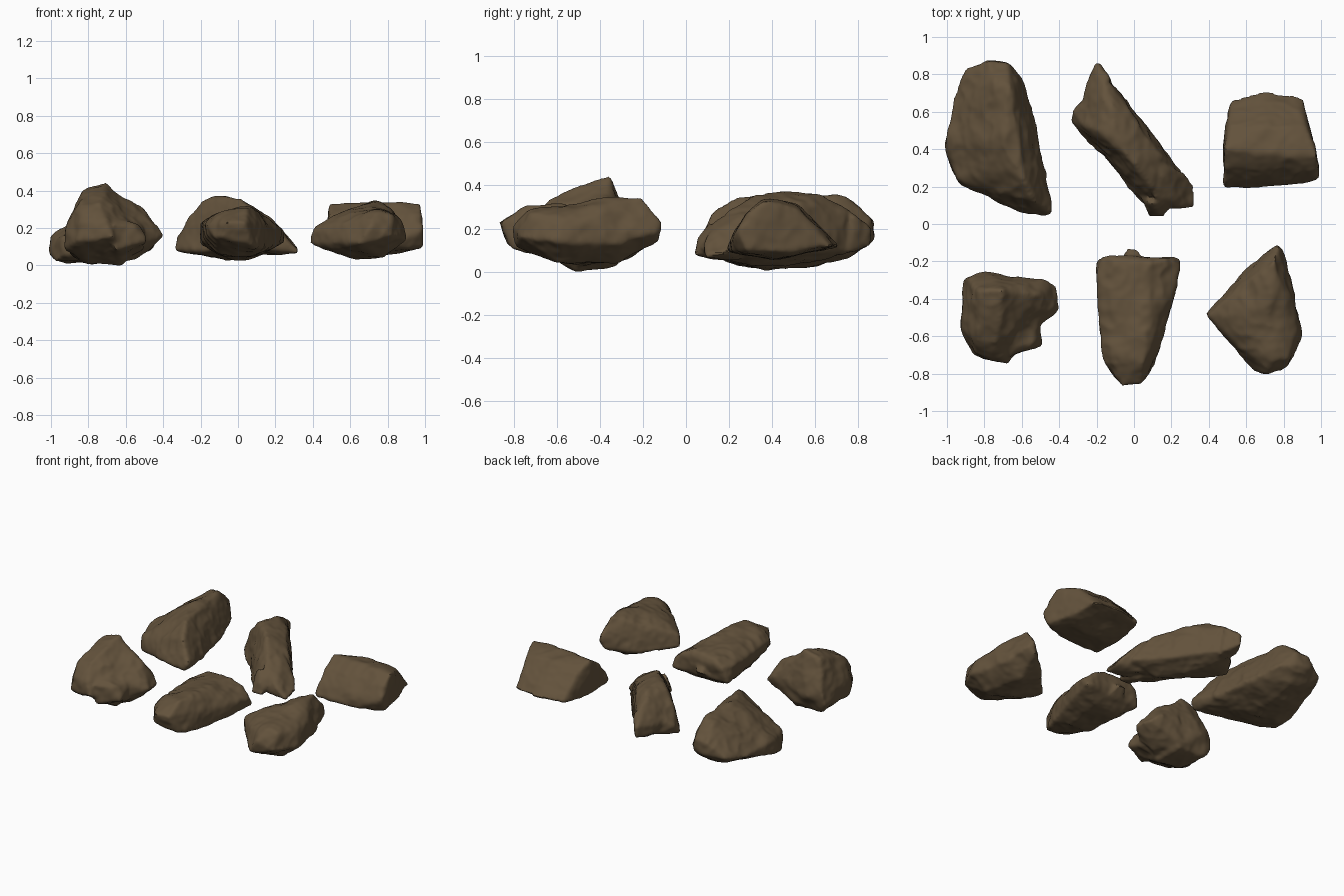
import bpy, bmesh
from mathutils import Vector, noise

stone = bpy.data.materials.new("brown stone")
stone.diffuse_color = (0.125, 0.085, 0.045, 1)


def rock(name, lobes, seed, rough=0.011):
    """Fuse convex lobes into one stone, then weather its surface."""
    bm = bmesh.new()
    for pts in lobes:
        part = bmesh.new()
        for p in pts:
            part.verts.new(p)
        hull = bmesh.ops.convex_hull(part, input=part.verts)
        loose = {g for g in hull["geom_interior"] + hull["geom_unused"]
                 if isinstance(g, bmesh.types.BMVert)}
        bmesh.ops.delete(part, geom=list(loose), context='VERTS')
        bmesh.ops.recalc_face_normals(part, faces=part.faces)
        tmp = bpy.data.meshes.new("lobe")
        part.to_mesh(tmp)
        part.free()
        bm.from_mesh(tmp)
        bpy.data.meshes.remove(tmp)
    me = bpy.data.meshes.new(name)
    bm.to_mesh(me)
    bm.free()
    ob = bpy.data.objects.new(name, me)
    bpy.context.collection.objects.link(ob)
    bpy.ops.object.select_all(action='DESELECT')
    bpy.context.view_layer.objects.active = ob
    ob.select_set(True)
    m = ob.modifiers.new("fuse", 'REMESH')
    m.mode = 'VOXEL'
    m.voxel_size = 0.012
    bpy.ops.object.modifier_apply(modifier="fuse")
    m = ob.modifiers.new("wear", 'SMOOTH')
    m.factor, m.iterations = 0.5, 7
    bpy.ops.object.modifier_apply(modifier="wear")
    # broad lumps, soft ledges and fine grain
    bm = bmesh.new()
    bm.from_mesh(ob.data)
    bm.normal_update()
    off = Vector((seed * 3.7, seed * 1.3, seed * 5.1))
    moves = []
    for v in bm.verts:
        p = v.co + off
        h = noise.noise(p * 7) * rough
        h += (0.3 - abs(noise.noise(p * 10 + off))) * rough
        h += noise.noise(p * 24) * rough * 0.3
        moves.append(v.normal * (h + 0.003))
    for v, d in zip(bm.verts, moves):
        v.co += d
    bm.to_mesh(ob.data)
    bm.free()
    ob.data.materials.clear()
    ob.data.materials.append(stone)
    bpy.ops.object.shade_smooth_by_angle(angle=0.7)


# Peaked front left stone with a side lobe
rock("front_left_rock", [
    [(-.92, -.30, .10), (-.92, -.55, .09), (-.92, -.56, .20), (-.86, -.70, .13),
     (-.84, -.69, .23), (-.67, -.75, .15), (-.70, -.73, .22), (-.62, -.67, .12),
     (-.52, -.50, .2), (-.55, -.30, .18), (-.90, -.28, .18), (-.80, -.26, .16),
     (-.83, -.36, .40), (-.70, -.35, .45), (-.84, -.62, .33), (-.74, -.64, .34),
     (-.64, -.55, .31), (-.80, -.50, .01), (-.62, -.50, .00), (-.66, -.32, .03),
     (-.87, -.32, .04)],
    [(-.41, -.33, .15), (-.40, -.46, .16), (-.50, -.53, .12), (-.48, -.30, .2),
     (-.62, -.28, .22), (-.55, -.45, .03), (-.52, -.38, .31), (-.66, -.36, .40),
     (-.70, -.30, .06), (-.66, -.56, .31), (-.56, -.56, .22), (-.66, -.56, .03)],
    [(-.50, -.65, .13), (-.51, -.50, .22), (-.66, -.70, .08), (-.64, -.5, .03),
     (-.55, -.66, .21), (-.66, -.71, .22), (-.66, -.55, .29),
     (-.51, -.52, .08)]], 1)

# Long blunt front middle stone
rock("front_middle_rock", [
    [(-.20, -.20, .12), (-.20, -.27, .22), (-.16, -.17, .23), (.25, -.18, .12),
     (.25, -.22, .18), (.17, -.19, .24), (-.10, -.19, .27), (.10, -.21, .28),
     (-.17, -.68, .16), (-.17, -.72, .22), (-.09, -.84, .15), (-.06, -.865, .23),
     (.04, -.86, .23), (.12, -.72, .09), (.13, -.66, .22), (-.12, -.70, .27),
     (.05, -.73, .31), (-.10, -.60, .07), (.06, -.55, .05), (.1, -.28, .05),
     (-.1, -.28, .06), (.07, -.82, .11), (-.13, -.79, .15), (.02, -.45, .295)],
    [(-.05, -.13, .17), (.02, -.13, .17), (-.08, -.22, .10), (.05, -.22, .24),
     (.06, -.2, .1)]], 2)

# Ridged wedge at front right, highest at its back corner
rock("front_right_rock", [
    [(.38, -.48, .12), (.40, -.49, .20), (.55, -.62, .08), (.65, -.79, .12),
     (.70, -.80, .21), (.83, -.77, .16), (.90, -.60, .14), (.88, -.52, .22),
     (.84, -.32, .13), (.80, -.14, .18), (.77, -.11, .22), (.74, -.13, .14),
     (.55, -.29, .10), (.72, -.42, .335), (.75, -.20, .35), (.68, -.60, .295),
     (.74, -.73, .285), (.52, -.49, .27), (.62, -.52, .04), (.78, -.58, .04),
     (.72, -.32, .05), (.62, -.30, .26), (.82, -.72, .265), (.86, -.58, .255),
     (.60, -.68, .23)]], 3)

# Largest stone, tapering towards the front
rock("back_left_rock", [
    [(-1, .40, .06), (-1, .44, .15), (-.96, .68, .12), (-.91, .82, .14),
     (-.78, .87, .15), (-.68, .86, .15), (-.78, .87, .24), (-.68, .86, .24),
     (-.59, .78, .14), (-.58, .66, .10), (-.51, .46, .10), (-.48, .30, .09),
     (-.44, .06, .14), (-.47, .05, .09), (-.60, .06, .10), (-.74, .14, .07),
     (-.94, .22, .05), (-.94, .24, .14), (-.98, .30, .02), (-.74, .76, .33),
     (-.66, .74, .35), (-.70, .45, .36), (-.59, .24, .345), (-.53, .12, .27),
     (-.82, .62, .28), (-.76, .32, .29), (-.72, .40, .01), (-.90, .38, .01),
     (-.60, .25, .05), (-.72, .74, .05), (-.84, .72, .07)]], 4)

# Narrow diagonal slab with a broad flat top
rock("back_middle_rock", [
    [(-.335, .55, .08), (-.335, .60, .14), (-.26, .68, .10), (-.16, .78, .10),
     (-.02, .63, .09), (.16, .39, .08), (.25, .28, .10), (.22, .12, .09),
     (.06, .10, .08), (.0, .22, .07), (-.14, .38, .06), (-.27, .53, .24),
     (-.16, .76, .28), (-.10, .72, .28), (-.19, .50, .34), (-.10, .46, .37),
     (-.12, .63, .355), (.02, .53, .32), (.0, .32, .355), (.14, .37, .28),
     (.10, .20, .28), (.05, .32, .03), (-.12, .56, .04), (.06, .14, .18)],
    [(-.20, .87, .12), (-.20, .86, .20), (-.13, .78, .26), (-.26, .74, .12),
     (-.25, .76, .19), (-.16, .66, .33), (-.18, .62, .06), (-.12, .76, .09),
     (-.28, .62, .2)],
    [(.32, .20, .09), (.32, .09, .07), (.26, .08, .13), (.27, .27, .14),
     (.14, .32, .28), (.10, .14, .25), (.14, .25, .05), (.22, .15, .20),
     (.18, .09, .08)],
    [(.08, .045, .08), (.16, .045, .08), (.13, .06, .16), (.21, .12, .18),
     (.04, .14, .16), (.09, .11, .24), (.10, .20, .05)]], 5)

# Block with a sloping back face
rock("back_right_rock", [
    [(.48, .19, .10), (.48, .42, .09), (.50, .60, .10), (.53, .67, .11),
     (.68, .70, .12), (.85, .69, .12), (.90, .66, .12), (.94, .50, .09),
     (.99, .28, .10), (.985, .24, .19), (.80, .21, .09), (.60, .19, .10),
     (.49, .40, .33), (.62, .41, .325), (.80, .41, .325), (.98, .36, .335),
     (.51, .52, .27), (.92, .52, .29), (.72, .52, .31), (.60, .40, .06),
     (.82, .42, .06), (.49, .30, .27), (.97, .29, .27), (.49, .22, .17)]], 6, .008)
